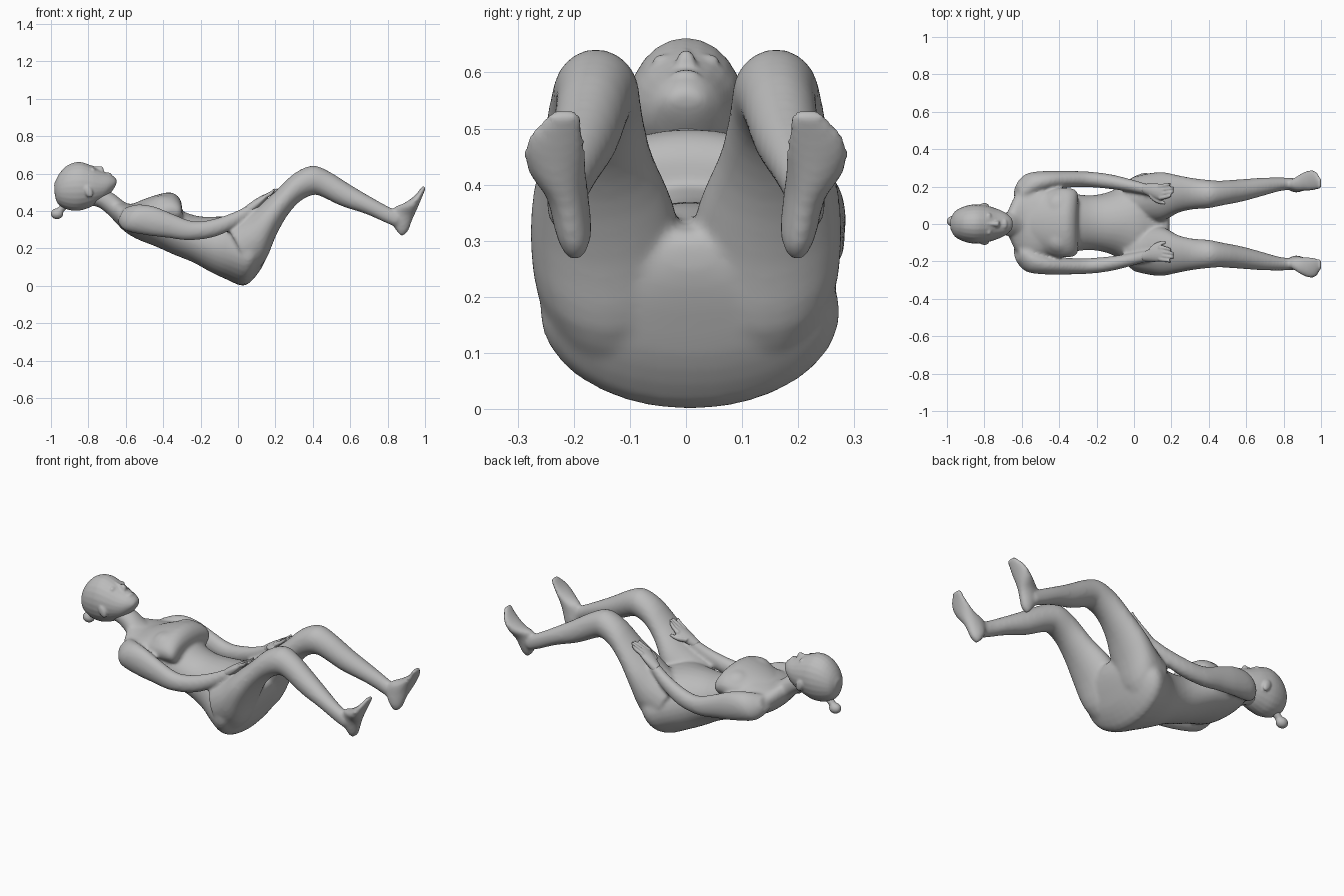
import bpy, bmesh, math
from mathutils import Matrix

if "Cube" in bpy.data.objects:
    bpy.data.objects.remove(bpy.data.objects["Cube"])

grey = bpy.data.materials.new("plain_grey")
grey.use_nodes = True
grey.diffuse_color = (0.5, 0.5, 0.5, 1)
grey.node_tree.nodes["Principled BSDF"].inputs["Base Color"].default_value = (0.5, 0.5, 0.5, 1)

LEAN = 0.007  # the upper body sits slightly towards +y


def spline(stations, steps=3):
    """Catmull-Rom interpolation of station tuples."""
    p = [stations[0]] + list(stations) + [stations[-1]]
    out = []
    for i in range(1, len(p) - 2):
        for s in range(steps):
            t = s / steps
            out.append([0.5 * (2 * b + (c - a) * t + (2 * a - 5 * b + 4 * c - d) * t * t
                               + (3 * b - a - 3 * c + d) * t ** 3)
                        for a, b, c, d in zip(*p[i - 1:i + 3])])
    return out + [list(stations[-1])]


def loft(bm, stations, side=1, seg=20, shift=0):
    """Elliptical rings: top x, top z, bottom x, bottom z, centre y, half width."""
    rings = []
    for tx, tz, bx, bz, y, w in spline(stations):
        ring = []
        for k in range(seg):
            a = 2 * math.pi * k / seg
            h = math.sin(a) / 2
            ring.append(bm.verts.new(((tx + bx) / 2 + h * (tx - bx),
                                      shift + side * (y + w * math.cos(a)),
                                      (tz + bz) / 2 + h * (tz - bz))))
        rings.append(ring)
    faces = [bm.faces.new(rings[0]), bm.faces.new(rings[-1])]
    for r, q in zip(rings, rings[1:]):
        for k in range(seg):
            n = (k + 1) % seg
            faces.append(bm.faces.new((r[k], r[n], q[n], q[k])))
    bmesh.ops.recalc_face_normals(bm, faces=faces)


def blob(bm, centre, radii, tilt=0):
    """Ellipsoid, tilted about the y axis."""
    m = Matrix.Translation(centre) @ Matrix.Rotation(math.radians(tilt), 4, 'Y') @ Matrix.Diagonal((*radii, 1))
    bmesh.ops.create_uvsphere(bm, u_segments=20, v_segments=12, radius=1, matrix=m)


def finish(name, bm, voxel, smooth):
    """Make the object and fuse its overlapping volumes into one soft skin."""
    me = bpy.data.meshes.new(name)
    bm.to_mesh(me)
    bm.free()
    me.materials.append(grey)
    ob = bpy.data.objects.new(name, me)
    bpy.context.collection.objects.link(ob)
    r = ob.modifiers.new("fuse", 'REMESH')
    r.mode = 'VOXEL'
    r.voxel_size = voxel
    r.use_smooth_shade = True
    s = ob.modifiers.new("soften", 'SMOOTH')
    s.factor = 0.5
    s.iterations = smooth


TORSO = [(-0.645, 0.46, -0.685, 0.39, 0, 0.07), (-0.60, 0.44, -0.65, 0.335, 0, 0.16),
         (-0.55, 0.44, -0.60, 0.285, 0, 0.20),
         (-0.48, 0.46, -0.53, 0.245, 0, 0.20), (-0.40, 0.45, -0.44, 0.21, 0, 0.18),
         (-0.30, 0.40, -0.34, 0.165, 0, 0.155), (-0.20, 0.37, -0.24, 0.125, 0, 0.147),
         (-0.08, 0.37, -0.15, 0.075, 0, 0.172), (0.02, 0.365, -0.06, 0.033, 0, 0.235),
         (0.09, 0.345, 0.035, 0.0, 0, 0.268), (0.14, 0.33, 0.11, 0.07, 0, 0.235),
         (0.17, 0.32, 0.155, 0.155, 0, 0.18), (0.185, 0.31, 0.18, 0.215, 0, 0.10),
         (0.192, 0.29, 0.19, 0.25, 0, 0.03)]
BUST = [(-0.58, 0.43, -0.58, 0.35, 0, 0.09), (-0.50, 0.464, -0.50, 0.31, 0, 0.15),
        (-0.42, 0.490, -0.42, 0.31, 0, 0.182), (-0.36, 0.499, -0.35, 0.31, 0, 0.186),
        (-0.32, 0.478, -0.305, 0.32, 0, 0.176), (-0.302, 0.445, -0.295, 0.36, 0, 0.15)]
NECK = [(-0.82, 0.55, -0.83, 0.42, 0, 0.055), (-0.72, 0.52, -0.76, 0.425, 0, 0.058),
        (-0.66, 0.49, -0.70, 0.385, 0, 0.062), (-0.61, 0.45, -0.655, 0.34, 0, 0.08),
        (-0.55, 0.42, -0.60, 0.30, 0, 0.10)]
ARM = [(-0.61, 0.415, -0.645, 0.345, 0.15, 0.05), (-0.54, 0.435, -0.605, 0.295, 0.20, 0.062),
       (-0.45, 0.425, -0.49, 0.27, 0.224, 0.053), (-0.35, 0.385, -0.37, 0.255, 0.232, 0.045),
       (-0.24, 0.345, -0.26, 0.242, 0.232, 0.042), (-0.14, 0.355, -0.12, 0.262, 0.220, 0.04),
       (-0.03, 0.39, 0.0, 0.32, 0.198, 0.034), (0.05, 0.43, 0.075, 0.38, 0.18, 0.03),
       (0.08, 0.45, 0.10, 0.405, 0.172, 0.03)]
LEG = [(-0.06, 0.32, 0.08, 0.065, 0.13, 0.125), (0.04, 0.375, 0.15, 0.14, 0.139, 0.135),
       (0.12, 0.435, 0.20, 0.26, 0.148, 0.129), (0.21, 0.515, 0.26, 0.37, 0.16, 0.101),
       (0.30, 0.60, 0.33, 0.45, 0.162, 0.084), (0.395, 0.642, 0.40, 0.485, 0.16, 0.076),
       (0.48, 0.615, 0.45, 0.475, 0.165, 0.067), (0.60, 0.54, 0.555, 0.425, 0.18, 0.06),
       (0.71, 0.475, 0.68, 0.385, 0.20, 0.048), (0.80, 0.425, 0.77, 0.345, 0.213, 0.036),
       (0.87, 0.39, 0.84, 0.315, 0.215, 0.032)]
FOOT = [(0.85, 0.29, 0.875, 0.263, 0.198, 0.017), (0.823, 0.34, 0.907, 0.286, 0.20, 0.032),
        (0.83, 0.415, 0.934, 0.355, 0.212, 0.038), (0.885, 0.440, 0.958, 0.410, 0.23, 0.052),
        (0.945, 0.482, 0.982, 0.468, 0.233, 0.054), (0.987, 0.535, 1.006, 0.525, 0.215, 0.03)]

# Body: torso, bust, neck, arms, legs and feet fused together
body = bmesh.new()
loft(body, TORSO, seg=32, shift=LEAN)
loft(body, BUST, seg=32, shift=LEAN)
loft(body, NECK)
for s in (1, -1):
    loft(body, ARM, s, shift=LEAN)
    loft(body, LEG, s, 24)
    loft(body, FOOT, s)
    blob(body, (-0.392, LEAN + s * 0.088, 0.405), (0.092, 0.088, 0.08), 12)
finish("body", body, 0.009, 9)

# Head: skull and jaw, nose, lips, eyes and ears
head = bmesh.new()
loft(head, [(-0.983, 0.545, -0.98, 0.49, 0, 0.025), (-0.955, 0.60, -0.965, 0.44, 0, 0.065),
            (-0.91, 0.645, -0.92, 0.41, 0, 0.092), (-0.85, 0.662, -0.86, 0.40, 0, 0.105),
            (-0.79, 0.645, -0.80, 0.415, 0, 0.10), (-0.73, 0.615, -0.76, 0.435, 0, 0.086),
            (-0.68, 0.595, -0.715, 0.46, 0, 0.066), (-0.655, 0.575, -0.67, 0.51, 0, 0.04),
            (-0.648, 0.56, -0.652, 0.54, 0, 0.02)], seg=24)
loft(head, [(-0.79, 0.645, -0.80, 0.61, 0, 0.008), (-0.755, 0.638, -0.76, 0.60, 0, 0.012),
            (-0.728, 0.640, -0.735, 0.59, 0, 0.018), (-0.718, 0.622, -0.72, 0.59, 0, 0.016)])
blob(head, (-0.69, 0, 0.593), (0.015, 0.026, 0.012), 20)
for s in (1, -1):
    blob(head, (-0.775, s * 0.036, 0.622), (0.014, 0.024, 0.010), 25)
    blob(head, (-0.80, s * 0.098, 0.505), (0.022, 0.014, 0.036), -25)
finish("head", head, 0.006, 3)

# Hair knot hanging behind the head on a short strand
knot = bmesh.new()
loft(knot, [(-0.925, 0.465, -0.885, 0.435, 0.01, 0.025), (-0.952, 0.43, -0.922, 0.405, 0.013, 0.02),
            (-0.98, 0.40, -0.952, 0.378, 0.015, 0.02)], seg=12)
blob(knot, (-0.968, 0.015, 0.385), (0.034, 0.029, 0.029))
finish("hair_knot", knot, 0.006, 2)

# Hands resting on the thighs, with four fingers and a thumb each
for s, name in ((1, "back_hand"), (-1, "front_hand")):
    hand = bmesh.new()
    loft(hand, [(0.04, 0.425, 0.065, 0.38, 0.182, 0.026), (0.095, 0.464, 0.115, 0.420, 0.17, 0.04),
                (0.14, 0.488, 0.15, 0.458, 0.164, 0.044), (0.155, 0.492, 0.16, 0.471, 0.163, 0.041)],
         s, 16, LEAN)
    for i, reach in enumerate((0.192, 0.21, 0.21, 0.195)):
        y = 0.195 - i * 0.021
        loft(hand, [(0.13, 0.482, 0.14, 0.462, y, 0.011), (0.17, 0.503, 0.178, 0.483, y + 0.006, 0.010),
                    (reach, 0.522, reach + 0.004, 0.507, y + 0.012, 0.007)], s, 10, LEAN)
    loft(hand, [(0.08, 0.450, 0.09, 0.424, 0.145, 0.014), (0.12, 0.460, 0.128, 0.436, 0.117, 0.013),
                (0.168, 0.470, 0.172, 0.456, 0.105, 0.008)], s, 10, LEAN)
    finish(name, hand, 0.005, 2)
